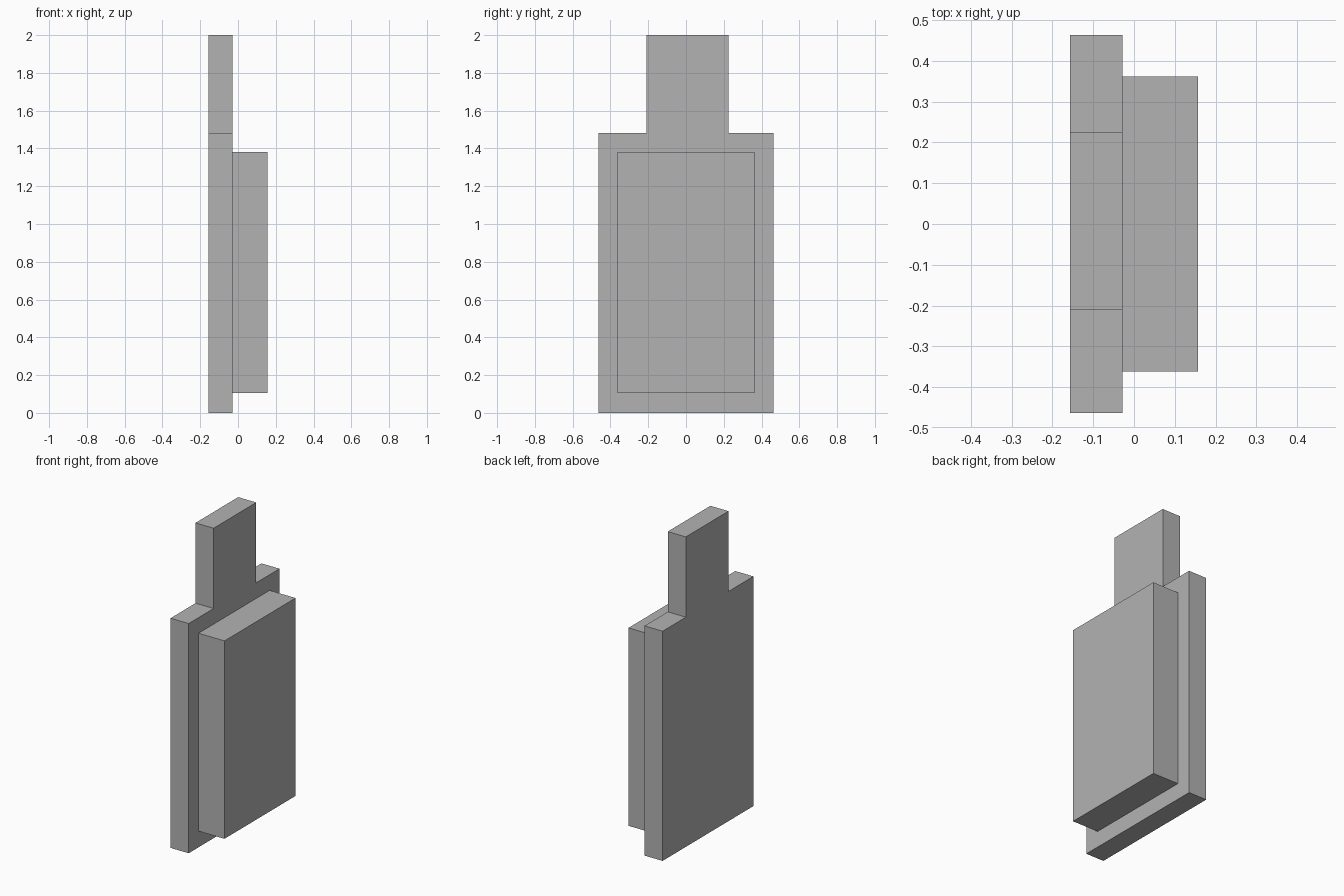
import bpy
import bmesh

cube = bpy.data.objects.get("Cube")
if cube:
    bpy.data.objects.remove(cube, do_unlink=True)

grey = bpy.data.materials.new("plain_grey")
grey.use_nodes = True
colour = (0.45, 0.45, 0.45, 1)
grey.diffuse_color = colour
grey.node_tree.nodes["Principled BSDF"].inputs["Base Color"].default_value = colour


def slab(name, outline, x0, x1):
    """Extrude a (y, z) outline along x."""
    bm = bmesh.new()
    face = bm.faces.new([bm.verts.new((x0, y, z)) for y, z in outline])
    out = bmesh.ops.extrude_face_region(bm, geom=[face])
    moved = [v for v in out["geom"] if isinstance(v, bmesh.types.BMVert)]
    bmesh.ops.translate(bm, verts=moved, vec=(x1 - x0, 0, 0))
    bmesh.ops.recalc_face_normals(bm, faces=bm.faces)
    mesh = bpy.data.meshes.new(name)
    bm.to_mesh(mesh)
    bm.free()
    mesh.materials.append(grey)
    obj = bpy.data.objects.new(name, mesh)
    bpy.context.collection.objects.link(obj)
    return obj


BACK, JOIN, FRONT = -0.157, -0.028, 0.157
HALF, SHOULDER = 0.463, 1.482
TAB_LOW, TAB_HIGH = -0.209, 0.226

# Tall back plate with the slightly off-centre tab on top
slab("back_plate", [
    (-HALF, 0), (HALF, 0), (HALF, SHOULDER), (TAB_HIGH, SHOULDER),
    (TAB_HIGH, 2), (TAB_LOW, 2), (TAB_LOW, SHOULDER), (-HALF, SHOULDER),
], BACK, JOIN)

# Raised rectangular panel on the left side of the plate
P, LOW, HIGH = 0.362, 0.104, 1.381
slab("raised_panel", [(-P, LOW), (P, LOW), (P, HIGH), (-P, HIGH)], JOIN, FRONT)
